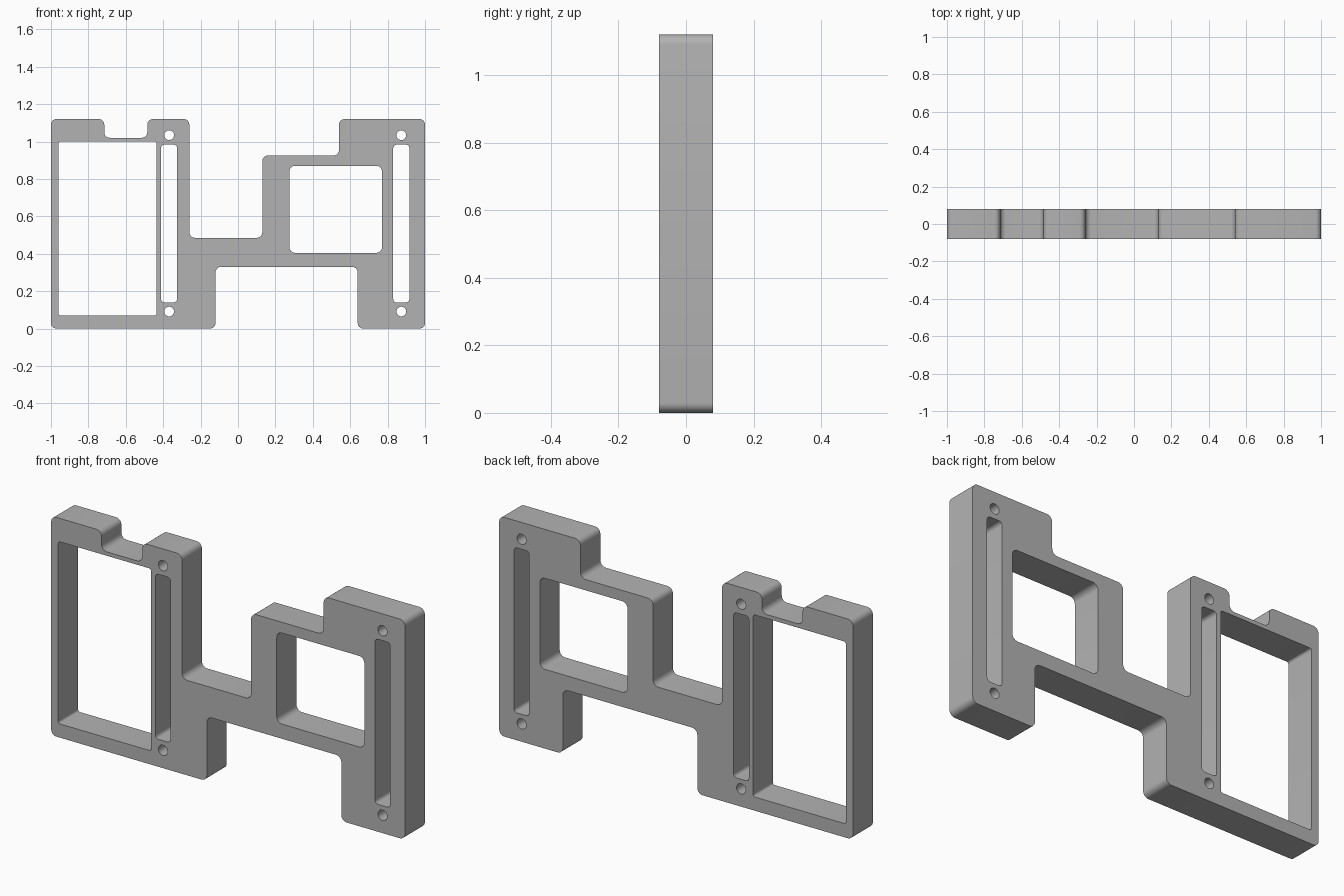
import bpy, bmesh, math
from mathutils import Vector

cube = bpy.data.objects.get("Cube")
if cube:
    bpy.data.objects.remove(cube, do_unlink=True)

HALF_DEPTH = 0.08


def rounded(corners, radius, steps=6):
    """Round every right-angled corner of a closed profile."""
    points = []
    for i, c in enumerate(corners):
        here = Vector(c)
        a = (Vector(corners[i - 1]) - here).normalized() * radius
        b = (Vector(corners[(i + 1) % len(corners)]) - here).normalized() * radius
        for s in range(steps + 1):
            t = math.pi / 2 * s / steps
            points.append(here + a * (1 - math.sin(t)) + b * (1 - math.cos(t)))
    return points


def box(x0, x1, z0, z1, radius):
    return rounded([(x0, z0), (x1, z0), (x1, z1), (x0, z1)], radius)


def circle(x, z, radius, steps=24):
    return [Vector((x + radius * math.cos(math.tau * i / steps),
                    z + radius * math.sin(math.tau * i / steps))) for i in range(steps)]


# Stepped outer outline
outline = rounded([
    (-1, 0), (-0.12, 0), (-0.12, 0.33), (0.64, 0.33), (0.64, 0), (1, 0),
    (1, 1.12), (0.54, 1.12), (0.54, 0.925), (0.13, 0.925), (0.13, 0.485),
    (-0.26, 0.485), (-0.26, 1.12), (-0.485, 1.12), (-0.485, 1.02),
    (-0.715, 1.02), (-0.715, 1.12), (-1, 1.12)], 0.03)

# Large opening and square window
loops = [outline,
         box(-0.96, -0.435, 0.07, 1.0, 0.012),
         box(0.275, 0.77, 0.405, 0.87, 0.03)]

# Each narrow slot has a screw hole above and below
for x in (-0.368, 0.873):
    loops.append(box(x - 0.043, x + 0.043, 0.14, 0.983, 0.018))
    for z in (0.091, 1.034):
        loops.append(circle(x, z, 0.026))

# Filled profile extruded to the plate thickness
curve = bpy.data.curves.new("mounting_frame", 'CURVE')
curve.dimensions = '2D'
curve.fill_mode = 'BOTH'
curve.extrude = HALF_DEPTH
for loop in loops:
    spline = curve.splines.new('POLY')
    spline.points.add(len(loop) - 1)
    for point, co in zip(spline.points, loop):
        point.co = (co.x, co.y, 0, 1)
    spline.use_cyclic_u = True

frame = bpy.data.objects.new("mounting_frame", curve)
bpy.context.collection.objects.link(frame)
frame.rotation_euler.x = math.pi / 2
bpy.ops.object.select_all(action='DESELECT')
frame.select_set(True)
bpy.context.view_layer.objects.active = frame
bpy.ops.object.convert(target='MESH')
frame = bpy.context.object
bpy.ops.object.transform_apply(location=False, rotation=True, scale=False)

# Weld caps to walls
bm = bmesh.new()
bm.from_mesh(frame.data)
bmesh.ops.remove_doubles(bm, verts=bm.verts, dist=0.0001)
bmesh.ops.recalc_face_normals(bm, faces=bm.faces)
bm.to_mesh(frame.data)
bm.free()

# Plain grey finish
grey = bpy.data.materials.new("plain_grey")
grey.use_nodes = True
colour = (0.45, 0.45, 0.45, 1)
grey.diffuse_color = colour
grey.node_tree.nodes["Principled BSDF"].inputs["Base Color"].default_value = colour
frame.data.materials.clear()
frame.data.materials.append(grey)
bpy.ops.object.shade_smooth_by_angle(angle=math.radians(30))
